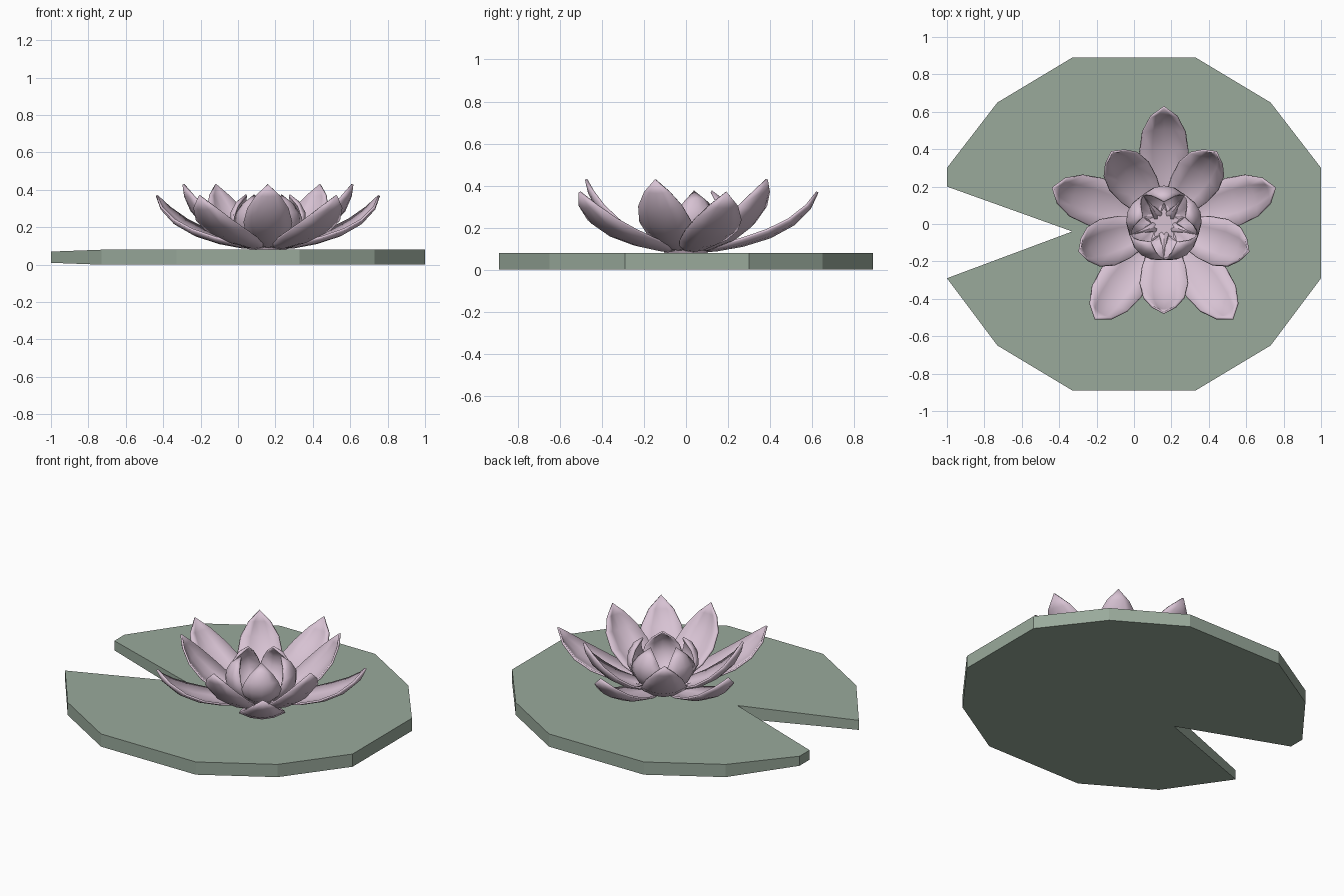
import bpy, bmesh, math
from mathutils import Vector

if "Cube" in bpy.data.objects:
    bpy.data.objects.remove(bpy.data.objects["Cube"])

CX, CY = 0.16, 0.0


def material(name, rgb):
    m = bpy.data.materials.new(name)
    m.diffuse_color = (*rgb, 1)
    m.use_nodes = True
    m.node_tree.nodes["Principled BSDF"].inputs["Base Color"].default_value = m.diffuse_color
    return m


GREEN = material("leaf_green", (0.32, 0.40, 0.33))
PINK = material("petal_pink", (0.68, 0.54, 0.65))


def make_object(name, bm, mat):
    bmesh.ops.remove_doubles(bm, verts=bm.verts, dist=0.0005)
    bmesh.ops.recalc_face_normals(bm, faces=bm.faces)
    me = bpy.data.meshes.new(name)
    bm.to_mesh(me)
    bm.free()
    me.materials.append(mat)
    ob = bpy.data.objects.new(name, me)
    bpy.context.collection.objects.link(ob)
    return ob


# Notched pad, slightly thinner at the tips beside the notch
outline = [(1, .30), (.73, .65), (.33, .89), (-.33, .89), (-.73, .65), (-1, .30),
           (-1, .20), (-.33, -.04), (-1, -.29), (-.73, -.65), (-.33, -.89),
           (.33, -.89), (.73, -.65), (1, -.29)]
bm = bmesh.new()
rings = []
for top in (False, True):
    ring = []
    for x, y in outline:
        inset = 0.01 if x == -1 else 0
        ring.append(bm.verts.new((x, y, 0.08 - inset if top else inset)))
    rings.append(ring)
    bm.faces.new(ring)
n = len(outline)
for i in range(n):
    j = (i + 1) % n
    bm.faces.new((rings[0][i], rings[0][j], rings[1][j], rings[1][i]))
make_object("lily_pad", bm, GREEN)


# Cupped petal: profile rows are (radius, height, half width)
def petal(name, profile, angle, cup, thickness=0.012):
    bm = bmesh.new()
    a = math.radians(angle)
    out = Vector((math.cos(a), math.sin(a), 0))
    side = Vector((-math.sin(a), math.cos(a), 0))
    up = Vector((0, 0, 1))
    rows = []
    for i, (r, z, w) in enumerate(profile):
        p0, p1 = profile[max(i - 1, 0)], profile[min(i + 1, len(profile) - 1)]
        dr, dz = p1[0] - p0[0], p1[1] - p0[1]
        length = math.hypot(dr, dz)
        normal = (up * dr - out * dz) / length
        row = []
        for t in (-1, -0.5, 0, 0.5, 1):
            co = Vector((CX, CY, 0)) + out * r + up * z + side * (w * t)
            row.append(bm.verts.new(co + normal * (cup * w * t * t)))
        rows.append(row)
    for lo, hi in zip(rows, rows[1:]):
        for k in range(4):
            bm.faces.new((lo[k], lo[k + 1], hi[k + 1], hi[k]))
    ob = make_object(name, bm, PINK)
    mod = ob.modifiers.new("thickness", 'SOLIDIFY')
    mod.thickness = thickness
    mod.offset = 0
    bpy.ops.object.select_all(action='DESELECT')
    ob.select_set(True)
    bpy.context.view_layer.objects.active = ob
    bpy.ops.object.shade_smooth_by_angle(angle=math.radians(35))


outer = [(.03, .088, .05), (.14, .092, .075), (.27, .115, .115), (.40, .155, .130),
         (.51, .215, .115), (.59, .295, .070), (.625, .37, 0)]
middle = [(.03, .092, .05), (.13, .098, .08), (.24, .135, .115), (.34, .20, .128),
          (.42, .285, .108), (.46, .365, .062), (.475, .43, 0)]
inner = [(.03, .096, .05), (.10, .105, .075), (.165, .15, .10), (.20, .215, .110),
         (.20, .28, .095), (.17, .335, .06), (.12, .372, 0)]

# Three rings of five petals
for i in range(5):
    petal(f"outer_petal_{i + 1}", outer, 90 + 72 * i, 0.28)
    petal(f"middle_petal_{i + 1}", middle, 54 + 72 * i, 0.32)
    petal(f"inner_petal_{i + 1}", inner, 90 + 72 * i, 0.45)

# Flower base
bm = bmesh.new()
bmesh.ops.create_cone(bm, cap_ends=True, segments=10, radius1=0.10, radius2=0.12, depth=0.04)
bmesh.ops.translate(bm, verts=bm.verts, vec=(CX, CY, 0.095))
make_object("flower_base", bm, PINK)
